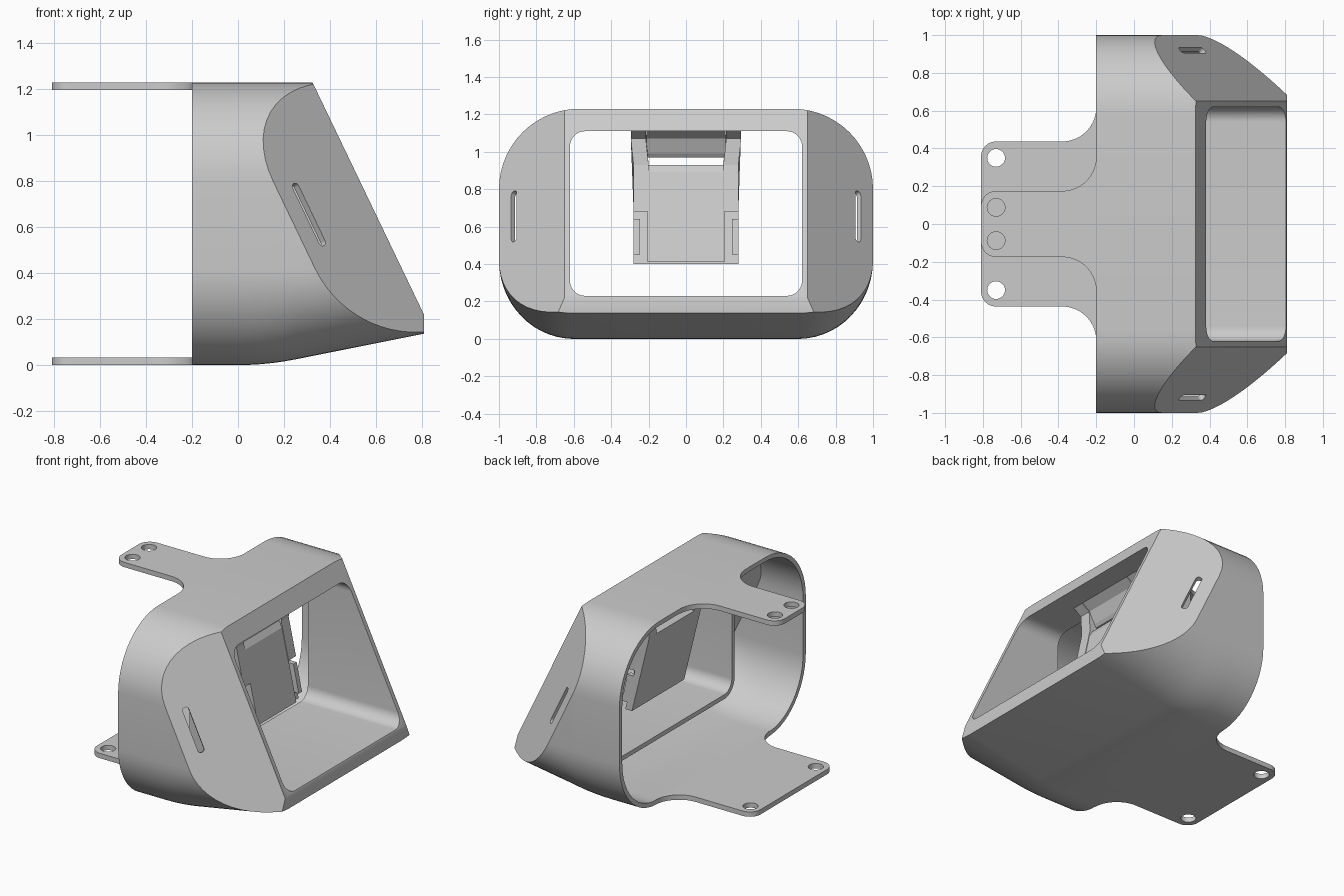
import bpy, bmesh
from math import sin, cos, pi
from mathutils import Matrix, Vector

if "Cube" in bpy.data.objects:
    bpy.data.objects.remove(bpy.data.objects["Cube"])

SLOPE, FRONT, SIDE = 0.48, 0.915, 1.08      # slanted face: x + SLOPE*z = FRONT
WALL = 0.03


def axes(a, b, c, o=(0, 0, 0)):
    m = Matrix((a, b, c)).transposed().to_4x4()
    m.translation = o
    return m


YZ = axes((0, 1, 0), (0, 0, 1), (1, 0, 0))   # outline in y,z pushed along x
XZ = axes((1, 0, 0), (0, 0, 1), (0, 1, 0))   # outline in x,z pushed along y
XY = Matrix.Identity(4)


def finish(name, bm, helper=False):
    bmesh.ops.recalc_face_normals(bm, faces=bm.faces[:])
    me = bpy.data.meshes.new(name)
    bm.to_mesh(me)
    bm.free()
    ob = bpy.data.objects.new(name, me)
    bpy.context.collection.objects.link(ob)
    ob.hide_render = helper
    return ob


def prism(pts, lo, hi, m):
    bm = bmesh.new()
    rings = [[bm.verts.new(m @ Vector((p[0], p[1], d))) for p in pts] for d in (lo, hi)]
    n = len(pts)
    for i in range(n):
        j = (i + 1) % n
        bm.faces.new((rings[0][i], rings[0][j], rings[1][j], rings[1][i]))
    bm.faces.new(rings[0])
    bm.faces.new(rings[1])
    return bm


def arc(cx, cy, r, a0, a1, n=10):
    return [(cx + r * cos(a0 + (a1 - a0) * i / n), cy + r * sin(a0 + (a1 - a0) * i / n))
            for i in range(n + 1)]


def rounded(x0, x1, y0, y1, r):
    return (arc(x1 - r, y1 - r, r, 0, pi / 2) + arc(x0 + r, y1 - r, r, pi / 2, pi)
            + arc(x0 + r, y0 + r, r, pi, 1.5 * pi) + arc(x1 - r, y0 + r, r, 1.5 * pi, 2 * pi))


def boolean(ob, other, op):
    bpy.context.view_layer.objects.active = ob
    mod = ob.modifiers.new(op, 'BOOLEAN')
    mod.operation, mod.solver, mod.object = op, 'EXACT', other
    bpy.ops.object.modifier_apply(modifier=mod.name)
    bpy.data.objects.remove(other)


def smooth(ob, angle=0.45):
    bpy.ops.object.select_all(action='DESELECT')
    ob.select_set(True)
    bpy.context.view_layer.objects.active = ob
    bpy.ops.object.shade_smooth_by_angle(angle=angle)


def trim(bm, t):
    """Cut the slanted front, blunt nose and both side facets, inset by t."""
    for no, d in (((1, 0, SLOPE), FRONT), ((1, 0, 0), 0.81),
                  ((1, SIDE, SLOPE), FRONT + SIDE * 0.65),
                  ((1, -SIDE, SLOPE), FRONT + SIDE * 0.65)):
        n = Vector(no)
        co = n * (d / n.length_squared) - n.normalized() * t
        res = bmesh.ops.bisect_plane(bm, geom=bm.verts[:] + bm.edges[:] + bm.faces[:], dist=1e-5,
                                     plane_co=co, plane_no=n, clear_outer=True)
        edges = [e for e in res['geom_cut'] if isinstance(e, bmesh.types.BMEdge)]
        if edges:
            bmesh.ops.contextual_create(bm, geom=edges)
    return bm


def section(x, t):
    """Rounded cross-section whose underside rises toward the front."""
    b = 0 if x < 0 else 0.4 * x * x if x < 0.25 else 0.025 + 0.2 * (x - 0.25)
    top = arc(0.57, 0.80, 0.43 - t, pi / 2, 0, 14)
    low = [(0.6 + (0.4 - t) * cos(a), 0.42 - (0.42 - b - t) * sin(a))
           for a in (pi / 2 * i / 14 for i in range(15))]
    half = top + low
    return half + [(-y, z) for y, z in reversed(half)]


def hull(t, start):
    bm = bmesh.new()
    rings = [[bm.verts.new((x, y, z)) for y, z in section(x, t)]
             for x in (start, 0, 0.05, 0.1, 0.15, 0.2, 0.25, 1.2)]
    n = len(rings[0])
    for a, b in zip(rings, rings[1:]):
        for i in range(n):
            bm.faces.new((a[i], a[(i + 1) % n], b[(i + 1) % n], b[i]))
    bm.faces.new(rings[0])
    bm.faces.new(rings[-1])
    return trim(bm, t)


# Hollow housing with a rectangular inner tunnel
housing = finish("housing", hull(0, -0.2))
boolean(housing, finish("hollow", hull(WALL, -0.4), True), 'DIFFERENCE')
tunnel = trim(prism(rounded(-0.65, 0.65, 0.20, 1.14, 0.11), 0.09, 1.2, YZ), 0.008)
boolean(housing, finish("tunnel", tunnel, True), 'UNION')
opening = prism(rounded(-0.62, 0.62, 0.23, 1.11, 0.08), 0.0, 1.3, YZ)
boolean(housing, finish("opening", opening, True), 'DIFFERENCE')

# Strap slots through the side facets
for s in (1, -1):
    n = Vector((1, s * SIDE, SLOPE)).normalized()
    l = Vector((-SLOPE, 0, 1)).normalized()
    m = axes(l.cross(n), l, n, (0.309, s * 0.92, 0.655))
    slot = prism(rounded(-0.02, 0.02, -0.15, 0.15, 0.0195), -0.08, 0.08, m)
    boolean(housing, finish("slot", slot, True), 'DIFFERENCE')
smooth(housing)


# Mounting tabs with flared roots and screw holes
def tab(name, w, hole_y, z0, z1):
    half = arc(-0.73, w - 0.08, 0.08, pi, pi / 2) + arc(-0.38, w + 0.18, 0.18, -pi / 2, 0, 14)
    pts = half + [(x, -y) for x, y in reversed(half)]
    ob = finish(name, prism(pts, z0, z1, XY))
    for s in (1, -1):
        hole = prism(arc(-0.73, s * hole_y, 0.047, 0, 2 * pi, 32)[:-1], z0 - 0.1, z1 + 0.1, XY)
        boolean(ob, finish("hole", hole, True), 'DIFFERENCE')
    smooth(ob)


tab("upper_tab", 0.175, 0.088, 1.197, 1.23)
tab("lower_tab", 0.437, 0.35, 0.0, 0.033)

# Tilted clip hanging from the tunnel roof
finish("clip_plate", prism([(0.12, 0.93), (0.165, 0.93), (0.19, 0.89), (0.295, 0.41), (0.255, 0.41)],
                           -0.205, 0.205, XZ))
finish("clip_back", prism([(0.08, 0.93), (0.125, 0.93), (0.26, 0.40), (0.21, 0.40)],
                          -0.28, 0.28, XZ))
finish("clip_crossbar", prism([(0.09, 1.12), (0.25, 1.12), (0.18, 1.07), (0.145, 0.99),
                               (0.13, 0.97), (0.09, 0.97)], -0.21, 0.21, XZ))
for s, side in ((1, "left"), (-1, "right")):
    # flared upper arm
    arm = prism([(0.09, 1.12), (0.25, 1.12), (0.18, 1.07), (0.185, 0.93), (0.24, 0.68),
                 (0.145, 0.68), (0.08, 0.93)], s * 0.2, s * 0.28, XZ)
    for v in arm.verts:
        if v.co.z > 1.0:
            v.co.y += s * 0.015
    finish("clip_arm_" + side, arm)
    # lower grip rail
    finish("clip_rail_" + side, prism([(0.245, 0.64), (0.285, 0.45), (0.2, 0.45), (0.155, 0.64)],
                                      s * 0.245, s * 0.28, XZ))
